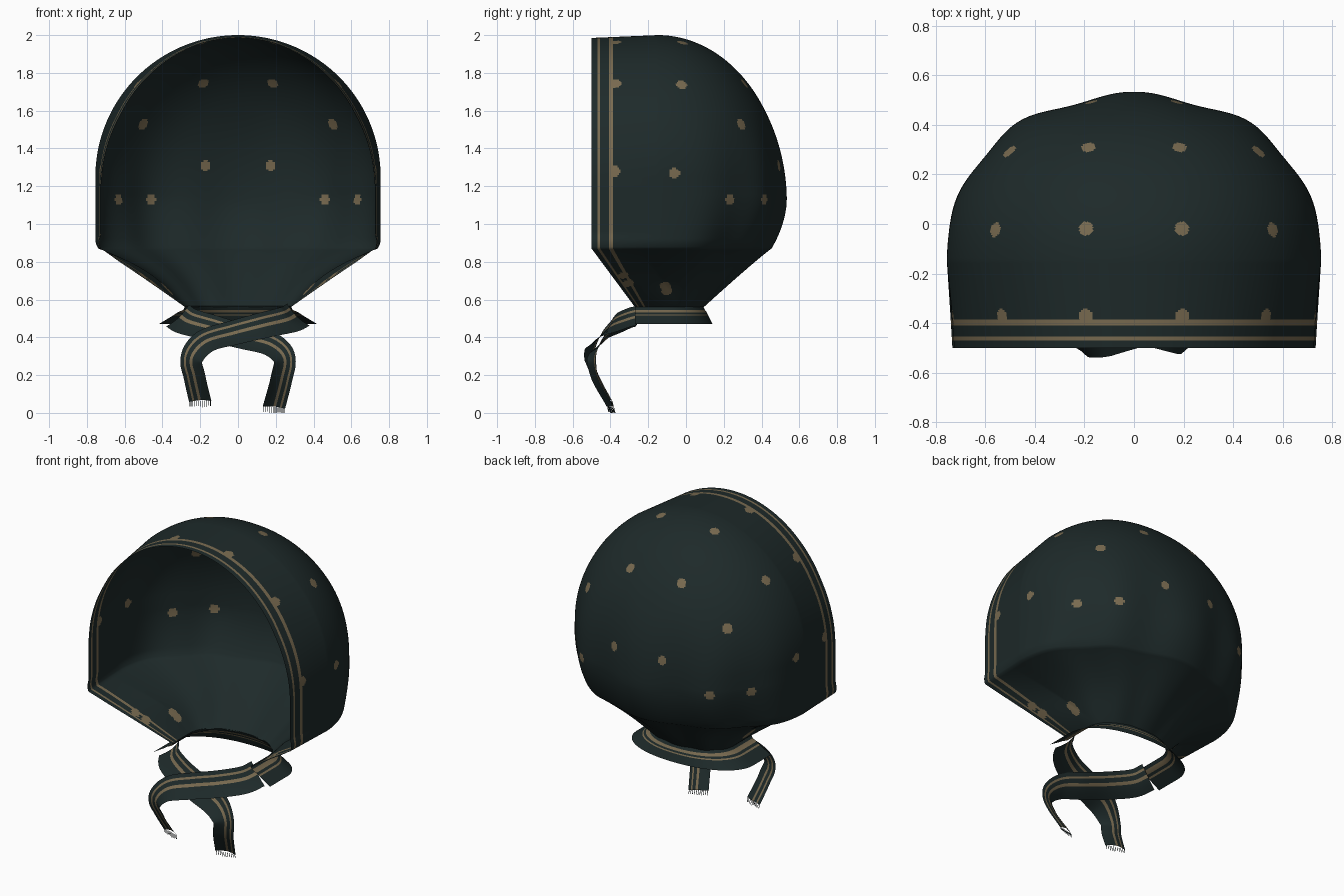
import bpy, math, random
from mathutils import Vector, kdtree

if "Cube" in bpy.data.objects:
    bpy.data.objects.remove(bpy.data.objects["Cube"])

random.seed(4)


def material(name, rgb):
    m = bpy.data.materials.new(name)
    m.diffuse_color = (*rgb, 1)
    m.use_nodes = True
    m.node_tree.nodes["Principled BSDF"].inputs["Base Color"].default_value = m.diffuse_color
    return m


MATS = [material("dark green cloth", (0.0125, 0.0225, 0.0225)),
        material("tan print", (0.19, 0.145, 0.08))]


def make(name, verts, faces, mats, angle=75):
    me = bpy.data.meshes.new(name)
    me.from_pydata([tuple(v) for v in verts], [], faces)
    for m in MATS:
        me.materials.append(m)
    me.polygons.foreach_set("material_index", mats)
    me.validate()
    me.shade_smooth()
    me.set_sharp_from_angle(angle=math.radians(angle))
    ob = bpy.data.objects.new(name, me)
    bpy.context.collection.objects.link(ob)
    return ob


def grid_faces(rows, cols):
    return [(r * cols + c, r * cols + c + 1, (r + 1) * cols + c + 1, (r + 1) * cols + c)
            for r in range(rows - 1) for c in range(cols - 1)]


def lerp(a, b, t):
    return a + (b - a) * t


def clamp(t):
    return min(1.0, max(0.0, t))


# U-shaped cross-section, open at the front: straight sides and a rounded back
SIDE, BACK = 46, 200


def u_section(z, w, yf, yc, yb, ripple=0.0, tuck=0.0):
    pts = [Vector((w, lerp(yf, yc, i / SIDE), z)) for i in range(SIDE)]
    for i in range(BACK + 1):
        a = math.pi * i / BACK
        k = 1 + ripple * math.cos(10 * (a - math.pi / 2)) * math.sin(a)
        k -= tuck * math.sin(2 * a) ** 2
        c, s = math.cos(a), max(0.0, math.sin(a))
        x = math.copysign(abs(c) ** 0.92, c) * w * k
        pts.append(Vector((x, yc + (yb - yc) * s ** 0.92 * k, z)))
    pts += [Vector((-w, lerp(yf, yc, i / SIDE), z)) for i in range(SIDE - 1, -1, -1)]
    return pts


def hood_section(z):
    t = clamp((0.87 - z) / 0.31)
    if z >= 0.87:
        w = 0.755 * math.sqrt(max(0, 1 - (max(0, z - 1.25) / 0.75) ** 2))
        w -= 0.015 * clamp((0.92 - z) / 0.05) ** 2  # rounded lower corner
        if z > 1.15:
            yb = -0.15 + 0.67 * math.sqrt(max(0, 1 - ((z - 1.15) / 0.85) ** 2))
        else:
            yb = 0.52 - 0.08 * ((1.15 - z) / 0.28) ** 2
        yf, yc = -0.5, -0.15
    else:  # gathered towards the neck
        w, yb = lerp(0.74, 0.28, t ** 0.95), lerp(0.44, 0.09, t ** 0.95)
        yf, yc = lerp(-0.5, -0.27, t), lerp(-0.15, -0.1, t)
    tuck = 0.05 * clamp((1.15 - z) / 0.28) ** 1.5 * (1 - t)
    pts = u_section(z, w, yf, yc, yb, 0.022 * clamp((1.6 - z) / 0.5), tuck)
    rim = (0.04 + 0.04 * clamp((z - 1.2) / 0.4)) * clamp((z - 0.8) / 0.15)
    for p in pts:  # the front rim draws in slightly, the lower sides are gathered
        f = clamp((-0.15 - p.y) / 0.35)
        p.x *= 1 - rim * f
        p.x *= 1 - 0.13 * math.sin(math.pi * t) * clamp((p.y - yf) / 0.25)
        p.z -= 0.015 * f * clamp((z - 1.3) / 0.5)
    return pts


# Hood
levels = [1.25 + 0.75 * math.cos(math.pi / 2 * i / 120) for i in range(120)]
levels += [lerp(1.25, 0.87, i / 44) for i in range(44)]
levels += [lerp(0.87, 0.56, i / 44) for i in range(45)]
COLS = 2 * SIDE + BACK + 1
verts = [p for z in levels for p in hood_section(z)]
faces = grid_faces(len(levels), COLS)

# printed dots, right half; mirrored below (the lower ones are stretched by the gathers)
DOTS = [(.19, -.02, 1.96), (.56, -.02, 1.74), (.74, -.06, 1.27), (.19, .32, 1.76),
        (.51, .30, 1.53), (.18, .50, 1.31), (.45, .39, 1.13), (.63, .23, 1.13),
        (.19, -.37, 1.96), (.52, -.37, 1.73), (.73, -.38, 1.28),
        (.50, -.33, .73), (.44, -.31, .69), (.39, -.11, .67), (.36, -.10, .645)]
tree = kdtree.KDTree(2 * len(DOTS))
surface = kdtree.KDTree(len(verts))
for i, v in enumerate(verts):
    surface.insert(v, i)
surface.balance()
for i, d in enumerate(DOTS):
    for j, s in enumerate((1, -1)):
        tree.insert(surface.find((s * d[0], d[1], d[2]))[0], 2 * i + j)
tree.balance()
mats = []
for i, f in enumerate(faces):
    col = i % (COLS - 1)
    edge = min(col, COLS - 2 - col)
    centre = (verts[f[0]] + verts[f[2]]) / 2
    mats.append(int(edge in (4, 5, 12, 13, 14) or tree.find(centre)[2] < 0.029))
make("hood", verts, faces, mats)

# Flared band round the neck
band = [(.565, .28, -.27, .09), (.545, .29, -.27, .10), (.532, .32, -.27, .11),
        (.522, .335, -.27, .115), (.515, .345, -.27, .118), (.47, .42, -.27, .14)]
verts = [p for z, w, yf, yb in band for p in u_section(z, w, yf, -0.1, yb)]
faces = grid_faces(len(band), COLS)
make("neck_band", verts, faces, [int(i // (COLS - 1) in (1, 3)) for i in range(len(faces))])


# Crossed ties with fringed ends
def smooth_path(pts, n=14):
    p = [Vector(q) for q in pts]
    p = [2 * p[0] - p[1]] + p + [2 * p[-1] - p[-2]]
    out = []
    for a, b, c, d in zip(p, p[1:], p[2:], p[3:]):
        for i in range(n):
            t = i / n
            out.append(0.5 * (2 * b + (c - a) * t + (2 * a - 5 * b + 4 * c - d) * t * t
                              + (3 * b - a - 3 * c + d) * t ** 3))
    return out + [p[-2]]


ACROSS = [0, .14, .22, .38, .50, .75, 1]  # outer edge to inner edge
STRIPES = (1, 3)


def tie(name, path, side):
    pts = smooth_path(path)
    verts = []
    for i, p in enumerate(pts):
        tan = (pts[min(i + 1, len(pts) - 1)] - pts[max(i - 1, 0)]).normalized()
        knot = clamp((p.z - 0.28) / 0.12)  # 1 at the knot, 0 on the hanging tail
        wide = tan.cross(Vector((1.7 * p.x, -1, 0.85 * knot))).normalized()
        face = wide.cross(tan)
        width = lerp(0.125, 0.17, knot)
        for t in ACROSS:
            bulge = 0.015 * math.sin(math.pi * t)
            q = p + wide * width * (0.5 - t) - face * bulge
            verts.append(Vector((q.x * side, q.y, q.z)))
    n = len(ACROSS)
    faces = grid_faces(len(pts), n)
    make(name, verts, faces, [int(i % (n - 1) in STRIPES) for i in range(len(faces))])
    # fringe threads hang from the last row
    a, b = verts[-n], verts[-1]
    fv, ff = [], []
    for i in range(11):
        top = a.lerp(b, (i + 0.5) / 11)
        low = max(0.0, top.z - random.uniform(0.022, 0.032))
        k = len(fv)
        for dx, dy in ((-.002, 0), (.002, 0), (0, .003)):
            fv += [top + Vector((dx, dy, 0.004)), Vector((top.x + dx, top.y + dy + .006, low))]
        for j in range(3):
            u, v = k + 2 * j, k + 2 * ((j + 1) % 3)
            ff.append((u, v, v + 1, u + 1))
    make(name + "_fringe", fv, ff, [0] * len(ff))


tie("front_tie", [(.32, -.25, .52), (.27, -.33, .495), (.14, -.41, .465), (-.02, -.45, .425),
                  (-.17, -.49, .38), (-.245, -.51, .29), (-.23, -.48, .19), (-.20, -.41, .06)], 1)
tie("back_tie", [(.32, -.25, .515), (.27, -.32, .485), (.14, -.385, .45), (-.02, -.425, .405),
                 (-.17, -.47, .365), (-.245, -.50, .29), (-.23, -.48, .18), (-.19, -.40, .027)], -1)
